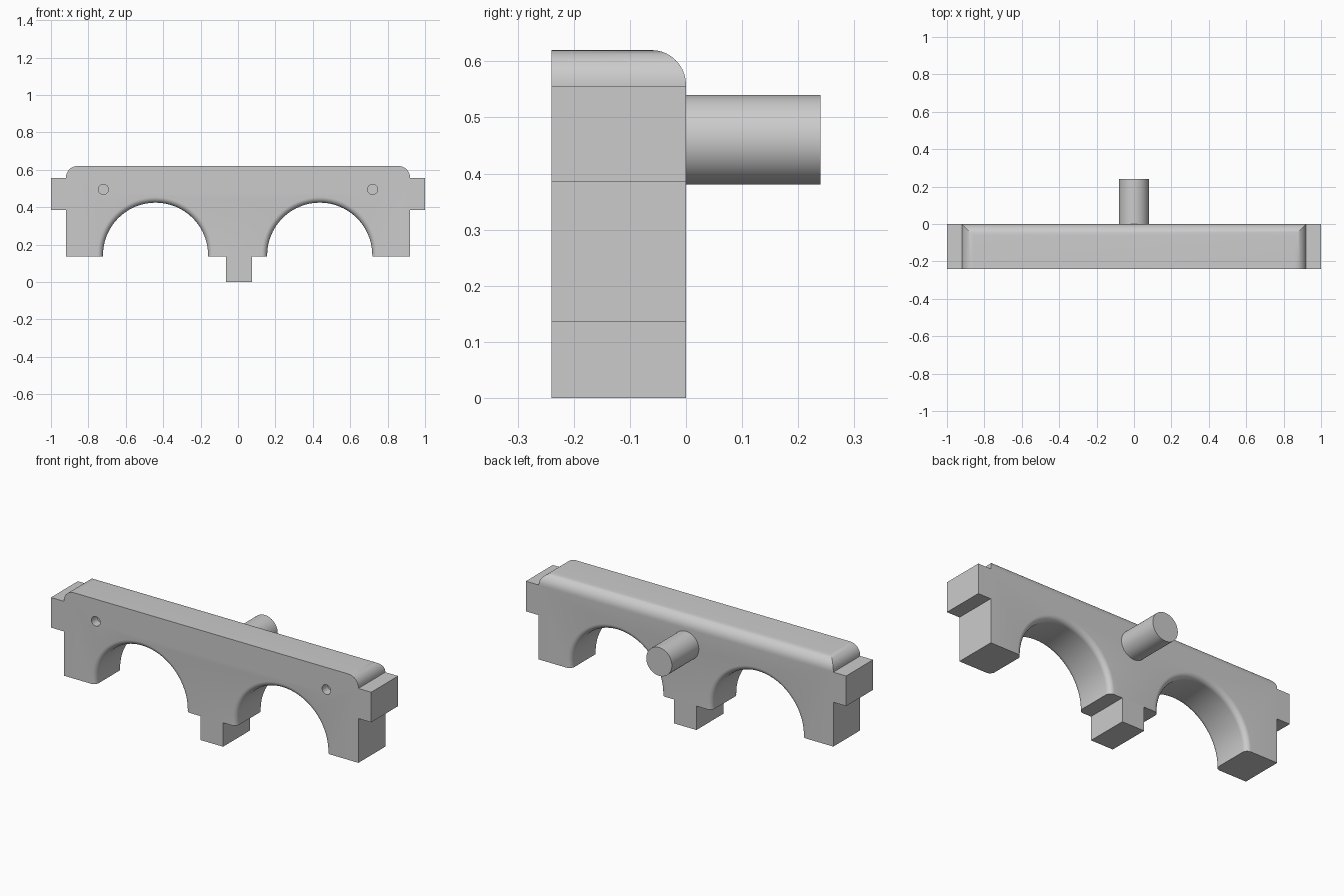
import bpy, bmesh, math
from mathutils import Matrix

if "Cube" in bpy.data.objects:
    bpy.data.objects.remove(bpy.data.objects["Cube"])

grey = bpy.data.materials.new("plain grey")
grey.diffuse_color = (0.6, 0.6, 0.6, 1)
grey.use_nodes = True
grey.node_tree.nodes["Principled BSDF"].inputs["Base Color"].default_value = grey.diffuse_color
FRONT, BACK = -0.24, 0.0


def finish(bm, name):
    bmesh.ops.recalc_face_normals(bm, faces=bm.faces)
    me = bpy.data.meshes.new(name)
    bm.to_mesh(me)
    bm.free()
    me.materials.append(grey)
    ob = bpy.data.objects.new(name, me)
    bpy.context.collection.objects.link(ob)
    return ob


def lathe(name, profile, x, z, sides=96):
    """Solid of revolution around a y-parallel axis; profile = (radius, y)."""
    bm = bmesh.new()
    rings = []
    for r, y in profile:
        rings.append([bm.verts.new((x + r * math.cos(a), y, z + r * math.sin(a)))
                      for a in (2 * math.pi * i / sides for i in range(sides))])
    for a, b in zip(rings, rings[1:]):
        for i in range(sides):
            j = (i + 1) % sides
            bm.faces.new((a[i], a[j], b[j], b[i]))
    bm.faces.new(rings[0])
    bm.faces.new(rings[-1])
    return finish(bm, name)


def select_only(ob):
    bpy.ops.object.select_all(action='DESELECT')
    ob.select_set(True)
    bpy.context.view_layer.objects.active = ob


def cut(ob, cutter):
    cutter.hide_render = True
    mod = ob.modifiers.new("cut", 'BOOLEAN')
    mod.operation = 'DIFFERENCE'
    mod.solver = 'EXACT'
    mod.object = cutter
    select_only(ob)
    bpy.ops.object.modifier_apply(modifier=mod.name)
    bpy.data.objects.remove(cutter)


# Body outline with side lugs and centre foot, extruded front to back
outline = [(-0.92, 0.135), (-0.065, 0.135), (-0.065, 0), (0.075, 0), (0.075, 0.135),
           (0.92, 0.135), (0.92, 0.385), (1, 0.385), (1, 0.555), (0.92, 0.555),
           (0.92, 0.62), (-0.92, 0.62), (-0.92, 0.555), (-1, 0.555), (-1, 0.385),
           (-0.92, 0.385)]
bm = bmesh.new()
face = bm.faces.new([bm.verts.new((x, FRONT, z)) for x, z in outline])
ext = bmesh.ops.extrude_face_region(bm, geom=[face])
bmesh.ops.translate(bm, vec=(0, BACK - FRONT, 0),
                    verts=[v for v in ext["geom"] if isinstance(v, bmesh.types.BMVert)])
bmesh.ops.recalc_face_normals(bm, faces=bm.faces)
# Round the back and both end edges of the top
top = [e for e in bm.edges if all(v.co.z > 0.61 for v in e.verts)
       and any(v.co.y > FRONT + 0.01 for v in e.verts)]
bmesh.ops.bevel(bm, geom=top, offset=0.062, offset_type='OFFSET', segments=10,
                profile=0.5, affect='EDGES', clamp_overlap=False)
body = finish(bm, "body")

# Arch cutter profile: straight bore with a rounded flare at both faces
R, F = 0.281, 0.03
flare = [(R + F - F * math.sin(t), F - F * math.cos(t))
         for t in (math.pi / 2 * i / 8 for i in range(9))]
arch = ([(R + F, FRONT - 0.02)] + [(r, FRONT + d) for r, d in flare]
        + [(r, BACK - d) for r, d in reversed(flare)] + [(R + F, BACK + 0.02)])
for x in (-0.441, 0.437):
    cut(body, lathe("arch_cutter", arch, x, 0.143))

# Small blind holes in the front
for x in (-0.72, 0.72):
    cut(body, lathe("hole_cutter", [(0.027, FRONT - 0.02), (0.027, FRONT + 0.05)],
                    x, 0.495, 32))

# Round pin on the back
pin = lathe("back_pin", [(0.08, BACK), (0.08, 0.24)], 0, 0.46, 64)

for ob in (body, pin):
    select_only(ob)
    bpy.ops.object.shade_smooth_by_angle(angle=math.radians(30))
